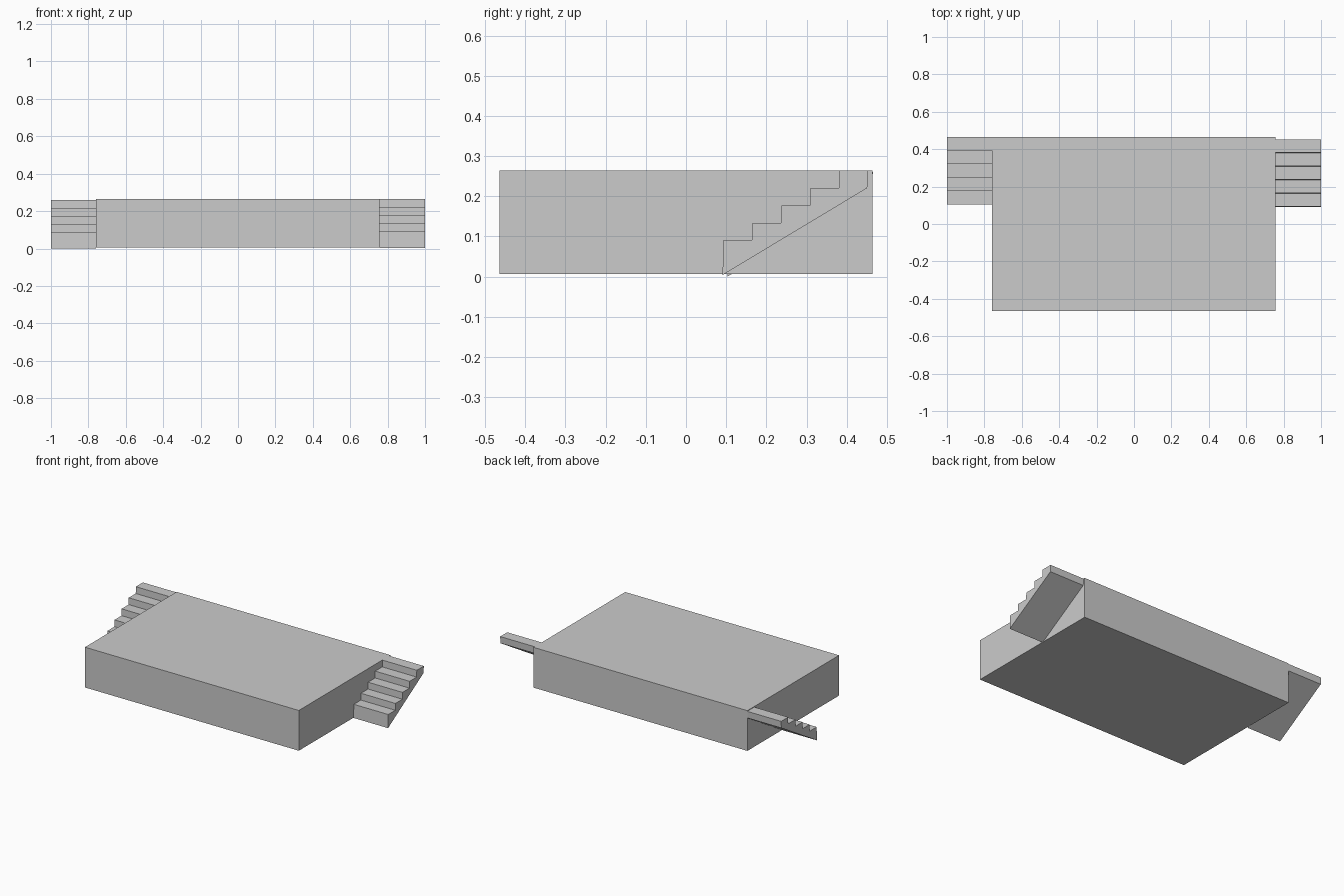
import bpy, bmesh

if "Cube" in bpy.data.objects:
    bpy.data.objects.remove(bpy.data.objects["Cube"])


def extrude_x(name, profile, x0, x1):
    """Extrude a closed (y, z) profile along x."""
    bm = bmesh.new()
    face = bm.faces.new([bm.verts.new((x0, y, z)) for y, z in profile])
    ext = bmesh.ops.extrude_face_region(bm, geom=[face])
    moved = [v for v in ext["geom"] if isinstance(v, bmesh.types.BMVert)]
    bmesh.ops.translate(bm, verts=moved, vec=(x1 - x0, 0, 0))
    bmesh.ops.recalc_face_normals(bm, faces=bm.faces)
    mesh = bpy.data.meshes.new(name)
    bm.to_mesh(mesh)
    bm.free()
    obj = bpy.data.objects.new(name, mesh)
    bpy.context.collection.objects.link(obj)
    return obj


def stair_profile(y0, z0, steps=5, run=0.0722, rise=0.0433):
    """Stepped top with a straight sloping underside; risers lean slightly."""
    pts = [(y0, z0)]
    for i in range(steps):
        z = z0 + rise * (i + 2)
        pts.append((y0 + run * i + 0.002, z))
        pts.append((y0 + run * (i + 1) + 0.001, z))
    pts.append((y0 + run * steps - 0.001, z0 + rise * steps))
    return pts


# Platform block
extrude_x("platform", [(-0.464, 0.006), (0.464, 0.006),
                       (0.464, 0.264), (-0.464, 0.264)], -0.76, 0.756)

# Side stairs, the left one set slightly further back and lower
extrude_x("stairs_right", stair_profile(0.091, 0.004), 0.756, 1.0)
extrude_x("stairs_left", stair_profile(0.103, 0.0), -1.0, -0.76)
